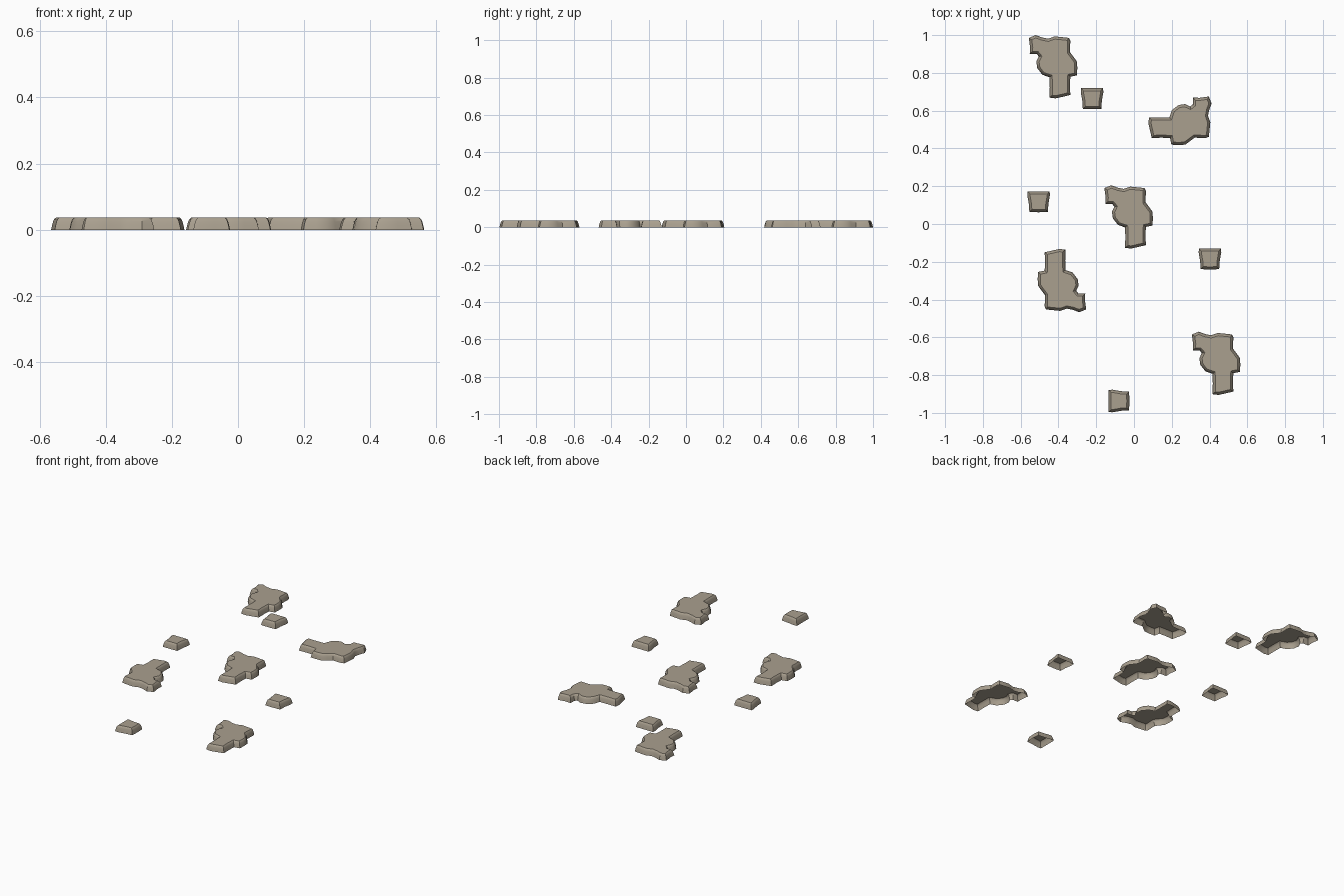
import bpy, bmesh, math
from mathutils import Vector

if "Cube" in bpy.data.objects:
    bpy.data.objects.remove(bpy.data.objects["Cube"])

stone = bpy.data.materials.new("warm grey stone")
stone.diffuse_color = (0.40, 0.35, 0.275, 1)
stone.use_nodes = True
stone.node_tree.nodes["Principled BSDF"].inputs["Base Color"].default_value = stone.diffuse_color

# Ground outlines, clockwise from the upper left
SLAB = [(-.157, .19), (-.12, .205), (-.085, .192), (-.055, .186), (-.02, .198), (.03, .193),
        (.056, .19), (.063, .175), (.061, .115), (.08, .09), (.098, .065), (.1, .03),
        (.098, -.008), (.063, -.015), (.061, -.06), (.063, -.112), (.02, -.122),
        (-.015, -.13), (-.047, -.126), (-.046, -.07), (-.047, -.018), (-.085, -.005),
        (-.112, .03), (-.117, .065), (-.104, .092), (-.115, .105), (-.152, .106), (-.15, .14)]
PEBBLE = [(-.058, .055), (.058, .055), (.06, .035), (.052, -.01), (.049, -.054),
          (0, -.056), (-.049, -.054), (-.052, -.01), (-.06, .035)]
# Wall profile: (inset, height)
PROFILE = [(0, 0), (.003, .014), (.006, .025), (.009, .032), (.014, .0365)]


def inset(points, d):
    out = []
    for i, p in enumerate(points):
        p = Vector(p)
        a = (p - Vector(points[i - 1])).normalized()
        b = (Vector(points[(i + 1) % len(points)]) - p).normalized()
        n = (Vector((a.y, -a.x)) + Vector((b.y, -b.x)))
        n = n.normalized() / max(n.length / 2, .6)
        out.append(p + n * d)
    return out


def stepping_stone(name, outline, x, y, turn):
    bm = bmesh.new()
    rings = [[bm.verts.new((*p, z)) for p in inset(outline, d)] for d, z in PROFILE]
    n = len(outline)
    for lo, hi in zip(rings, rings[1:]):
        for i in range(n):
            j = (i + 1) % n
            bm.faces.new((lo[j], lo[i], hi[i], hi[j]))
    bm.faces.new(rings[-1][::-1])      # flat top, the underside stays open
    me = bpy.data.meshes.new(name)
    bm.to_mesh(me)
    bm.free()
    me.materials.append(stone)
    ob = bpy.data.objects.new(name, me)
    bpy.context.collection.objects.link(ob)
    ob.location = (x, y, 0)
    ob.rotation_euler.z = math.radians(turn)
    bpy.context.view_layer.objects.active = ob
    ob.select_set(True)


# Large irregular slabs
for i, (x, y, t) in enumerate([(0, 0, 0), (-.4, .795, 0), (.463, -.775, 0),
                               (.206, .518, -90), (-.41, -.262, 180)]):
    stepping_stone(f"large_slab_{i + 1}", SLAB, x, y, t)

# Small stones
for i, (x, y, t) in enumerate([(-.222, .664, 0), (-.505, .118, 0),
                               (.402, -.185, 0), (-.08, -.937, 90)]):
    stepping_stone(f"small_stone_{i + 1}", PEBBLE, x, y, t)

bpy.ops.object.shade_smooth_by_angle(angle=math.radians(35))
